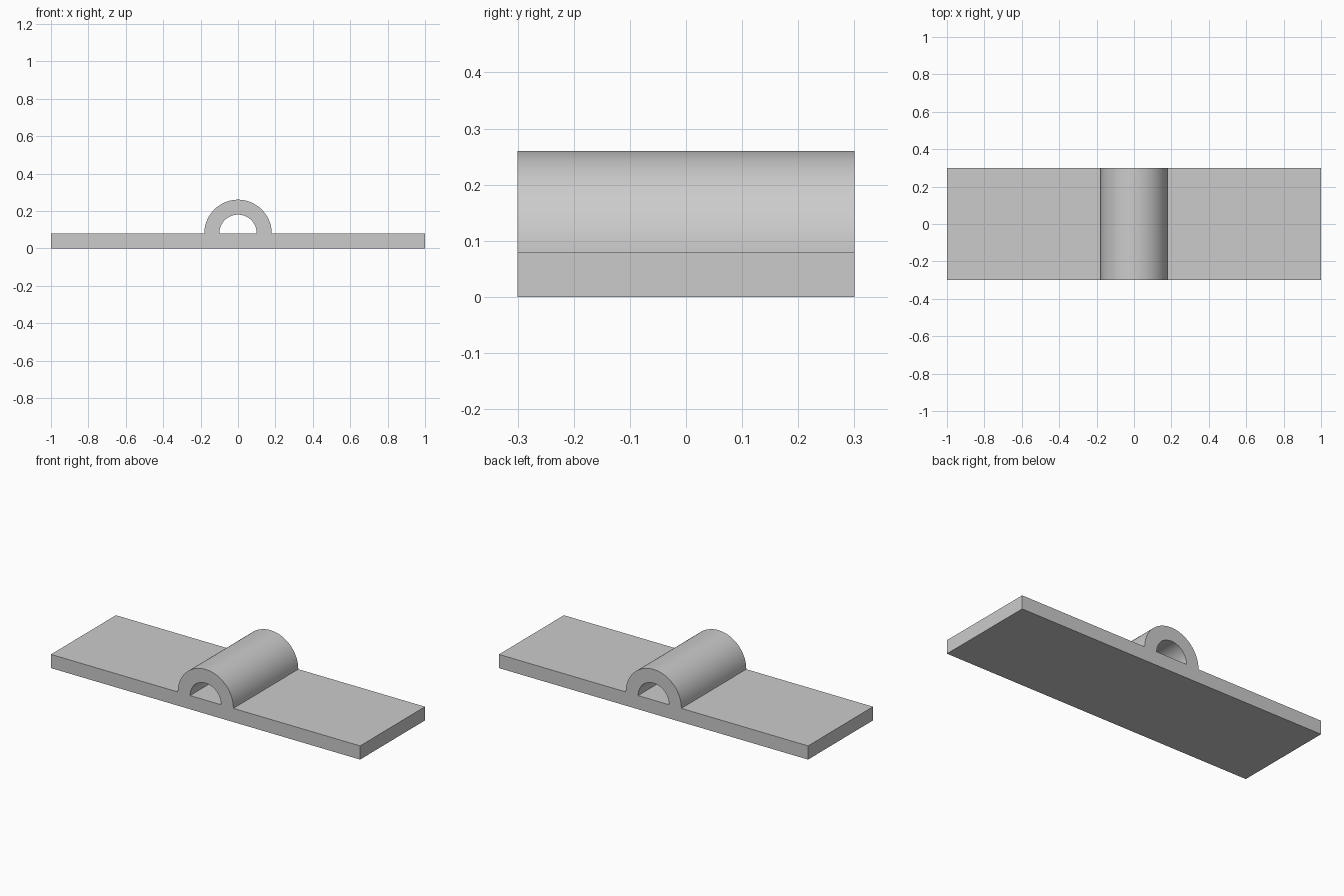
import bpy
import bmesh
from math import pi, cos, sin

HALF_LENGTH, HALF_DEPTH, THICKNESS = 1.0, 0.3, 0.08
OUTER, INNER, STEPS = 0.18, 0.10, 48

cube = bpy.data.objects.get("Cube")
if cube:
    bpy.data.objects.remove(cube, do_unlink=True)

# Plain grey material
grey = bpy.data.materials.new("plain_grey")
grey.use_nodes = True
colour = (0.6, 0.6, 0.6, 1)
grey.diffuse_color = colour
grey.node_tree.nodes["Principled BSDF"].inputs["Base Color"].default_value = colour

bm = bmesh.new()


def point(x, z):
    return bm.verts.new((x, -HALF_DEPTH, z))


def arc(radius):
    """Half circle from the right foot (+x) over to the left foot."""
    angles = [pi * i / STEPS for i in range(STEPS + 1)]
    return [point(radius * cos(a), THICKNESS + radius * sin(a)) for a in angles]


# Arched sleeve section
outer, inner = arc(OUTER), arc(INNER)
for i in range(STEPS):
    bm.faces.new((outer[i], outer[i + 1], inner[i + 1], inner[i]))

# Flat plate section, sharing the feet of the arch
bm.faces.new((point(-HALF_LENGTH, 0), point(HALF_LENGTH, 0),
              point(HALF_LENGTH, THICKNESS), outer[0], inner[0],
              inner[-1], outer[-1], point(-HALF_LENGTH, THICKNESS)))

# Sweep the whole section from front to back into one solid
section = bm.faces[:]
swept = bmesh.ops.extrude_face_region(bm, geom=section, use_keep_orig=True)
moved = [g for g in swept["geom"] if isinstance(g, bmesh.types.BMVert)]
bmesh.ops.translate(bm, verts=moved, vec=(0, 2 * HALF_DEPTH, 0))
bmesh.ops.recalc_face_normals(bm, faces=bm.faces[:])

mesh = bpy.data.meshes.new("plate_with_sleeve")
bm.to_mesh(mesh)
bm.free()
mesh.materials.append(grey)
plate = bpy.data.objects.new("plate_with_sleeve", mesh)
bpy.context.collection.objects.link(plate)

# Smooth curved walls, sharp corners
bpy.ops.object.select_all(action="DESELECT")
plate.select_set(True)
bpy.context.view_layer.objects.active = plate
bpy.ops.object.shade_smooth_by_angle(angle=pi / 6)
